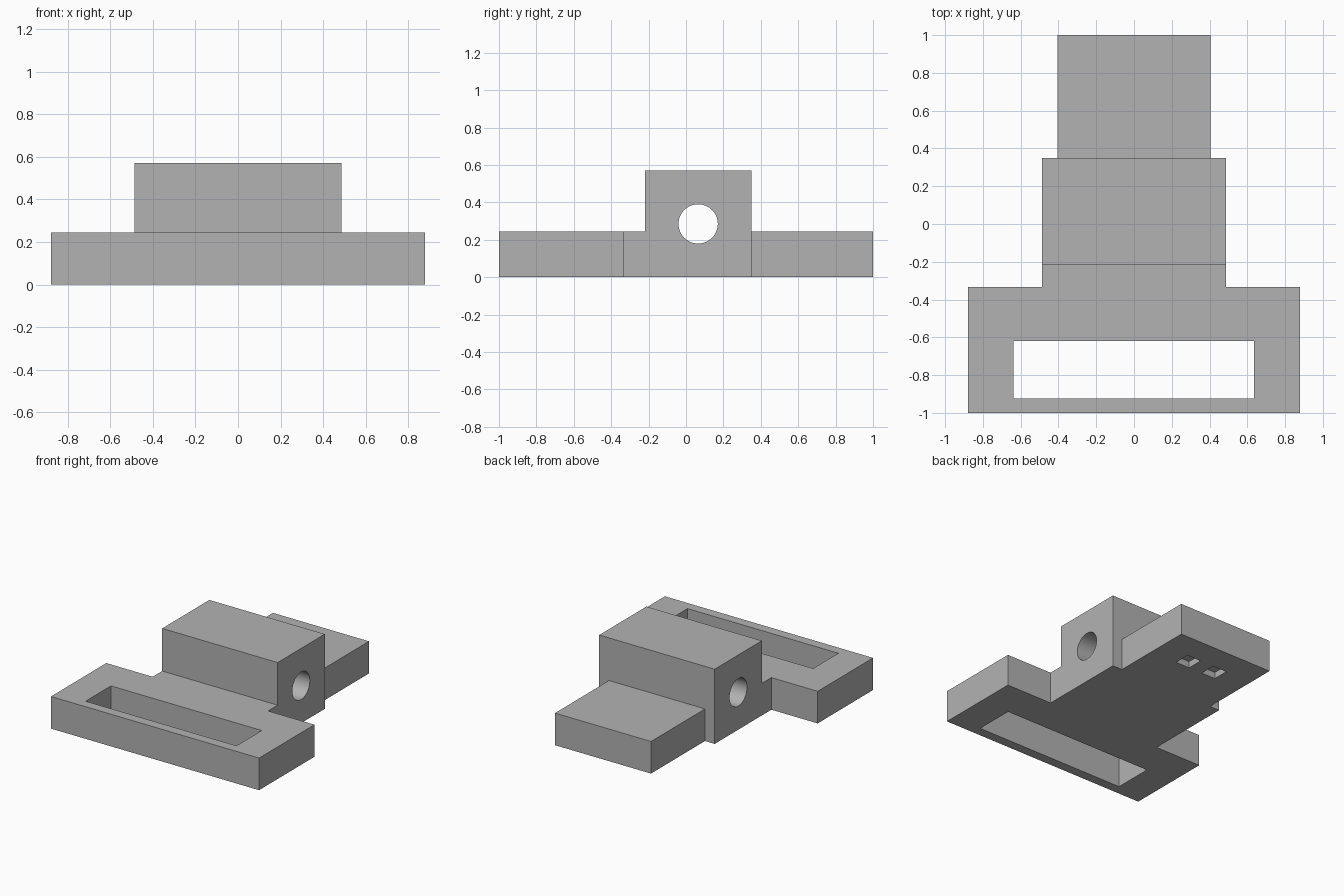
import bpy, bmesh, math
from mathutils import Vector

cube = bpy.data.objects.get("Cube")
if cube:
    bpy.data.objects.remove(cube)

grey = bpy.data.materials.new("plain grey")
grey.use_nodes = True
colour = (0.45, 0.45, 0.45, 1)
grey.diffuse_color = colour
grey.node_tree.nodes["Principled BSDF"].inputs["Base Color"].default_value = colour

BASE_TOP, BLOCK_TOP = 0.245, 0.57


def raise_face(bm, face, height):
    """Extrude a horizontal face straight up to the given height."""
    out = bmesh.ops.extrude_face_region(bm, geom=[face])["geom"]
    for v in out:
        if isinstance(v, bmesh.types.BMVert):
            v.co.z = height
    return next(f for f in out if isinstance(f, bmesh.types.BMFace))


# Stepped base plate: half outline mirrored across x
half = [(0.878, -1), (0.878, -0.333), (0.487, -0.333), (0.487, -0.218),
        (0.487, 0.35), (0.405, 0.35), (0.405, 1)]
outline = half + [(-x, y) for x, y in reversed(half)]
bm = bmesh.new()
bottom = bm.faces.new([bm.verts.new((x, y, 0)) for x, y in outline])
top = raise_face(bm, bottom, BASE_TOP)
if not any(f.normal.z < -0.5 or abs(f.calc_center_median().z) < 1e-6 for f in bm.faces):
    bm.faces.new([v for v in bm.verts if v.co.z == 0])

# Raised block: cut the top face across the neck and lift the middle part
bm.verts.ensure_lookup_table()
for cut_y in (-0.218, 0.35):
    pair = [v for v in bm.verts if abs(v.co.z - BASE_TOP) < 1e-5
            and abs(v.co.y - cut_y) < 1e-5 and abs(abs(v.co.x) - 0.487) < 1e-5]
    bmesh.ops.connect_verts(bm, verts=pair)
middle = next(f for f in bm.faces if len(f.verts) == 4
              and all(abs(v.co.z - BASE_TOP) < 1e-5 for v in f.verts))
raise_face(bm, middle, BLOCK_TOP)

# Close the underside if the extrusion left it open, then clean up seams
rim = [e for e in bm.edges if e.is_boundary]
if rim:
    bmesh.ops.holes_fill(bm, edges=rim, sides=0)
loose = [f for f in bm.faces if any(len(e.link_faces) > 2 for e in f.edges)
         and abs(f.normal.z) > 0.9 and BASE_TOP - 1e-4 < f.calc_center_median().z < BLOCK_TOP - 1e-4
         and all(len(e.link_faces) > 2 for e in f.edges)]
if loose:
    bmesh.ops.delete(bm, geom=loose, context="FACES_ONLY")
bmesh.ops.dissolve_limit(bm, angle_limit=0.01, verts=bm.verts[:], edges=bm.edges[:])
bmesh.ops.recalc_face_normals(bm, faces=bm.faces[:])
mesh = bpy.data.meshes.new("mounting_bracket")
bm.to_mesh(mesh)
bm.free()
mesh.materials.append(grey)
bracket = bpy.data.objects.new("mounting_bracket", mesh)
bpy.context.collection.objects.link(bracket)


def cut(cutter, name):
    """Subtract a cutter from the bracket, then remove it."""
    cutter.name = name
    cutter.hide_render = True
    cutter.data.materials.append(grey)
    mod = bracket.modifiers.new(name, "BOOLEAN")
    mod.operation, mod.solver, mod.object = "DIFFERENCE", "EXACT", cutter
    bpy.context.view_layer.objects.active = bracket
    bpy.ops.object.modifier_apply(modifier=name)
    bpy.data.objects.remove(cutter)


def box_cut(name, low, high):
    low, high = Vector(low), Vector(high)
    bpy.ops.mesh.primitive_cube_add(size=1, location=(low + high) / 2)
    box = bpy.context.object
    box.scale = high - low
    bpy.context.view_layer.update()
    cut(box, name)


# Long slot through the front plate
box_cut("front_slot", (-0.638, -0.925, -0.2), (0.635, -0.62, 0.5))

# Two shallow square pockets under the rear tongue
for side, x in (("left", 0.118), ("right", -0.118)):
    box_cut(side + "_pocket", (x - 0.06, 0.672, -0.1), (x + 0.06, 0.798, 0.05))

# Round bore across the block
bpy.ops.mesh.primitive_cylinder_add(vertices=64, radius=0.105, depth=2,
                                    location=(0, 0.065, 0.285),
                                    rotation=(0, math.pi / 2, 0))
bpy.context.view_layer.update()
cut(bpy.context.object, "cross_bore")

# Smooth the bore, keep all corners sharp
bpy.ops.object.select_all(action="DESELECT")
bracket.select_set(True)
bpy.context.view_layer.objects.active = bracket
bpy.ops.object.shade_smooth_by_angle(angle=math.radians(30))
